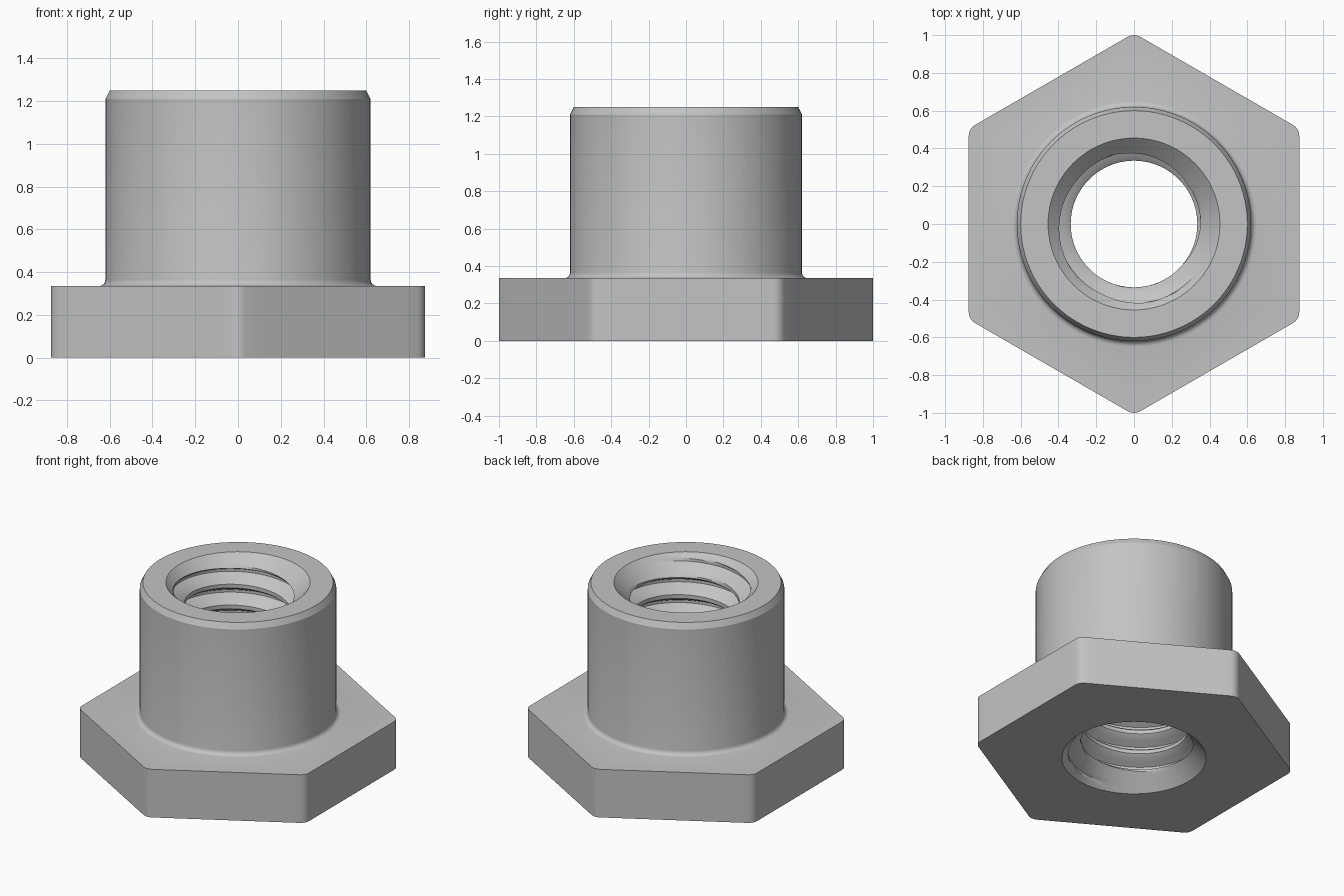
import bpy, bmesh
from math import sin, cos, atan2, sqrt, pi, radians

old = bpy.data.objects.get("Cube")
if old:
    bpy.data.objects.remove(old, do_unlink=True)

HEIGHT, FLANGE_Z = 1.25, 0.335
FLAT, CORNER_R = 0.875, 0.067            # hexagon half width, corner rounding
CREST, ROOT, MOUTH, PITCH = 0.335, 0.42, 0.455, 0.145

# Shared angles: fine steps around each hexagon corner, even steps between
corner_c = 1 - CORNER_R
arc = atan2(CORNER_R * sin(pi / 6), corner_c + CORNER_R * cos(pi / 6))
offsets = [arc * k / 2 for k in range(-2, 3)] + [radians(3 * k) for k in range(2, 19)]
angles = [pi / 6 + s * pi / 3 + o for s in range(6) for o in offsets]


def hex_radius(angle):
    """Radius of the rounded hexagon with corners on the y axis."""
    a = abs((angle - pi / 6 + pi / 6) % (pi / 3) - pi / 6)
    if a <= arc + 1e-6:
        return corner_c * cos(a) + sqrt(CORNER_R ** 2 - (corner_c * sin(a)) ** 2)
    return FLAT / cos(pi / 6 - a)


def bore_radius(z, phase):
    """Trapezoid thread profile, opened by a chamfer at each mouth."""
    p = phase % 1
    t = min(max((abs(p - 0.5) - 0.0625) / 0.3125, 0), 1)
    thread = ROOT + (CREST - ROOT) * t
    return max(thread, MOUTH - min(z, HEIGHT - z))


bm = bmesh.new()


def ring(points):
    return [bm.verts.new(p) for p in points]


def skin(rings, closed):
    """Join neighbouring rings with quads."""
    for lo, hi in zip(rings, rings[1:]):
        n = len(lo)
        for j in range(n if closed else n - 1):
            k = (j + 1) % n
            bm.faces.new((lo[j], lo[k], hi[k], hi[j]))


# Outer skin: underside, hexagon flange, root fillet, sleeve, top chamfer, rim
fillet = [(0.65 - 0.03 * sin(a), FLANGE_Z + 0.03 * (1 - cos(a)))
          for a in (k * pi / 8 for k in range(5))]
profile = [(MOUTH, 0), (None, 0), (None, FLANGE_Z)] + fillet
profile += [(0.62, 1.21), (0.6, HEIGHT), (MOUTH, HEIGHT)]
outer = []
for r, z in profile:
    radii = [hex_radius(a) if r is None else r for a in angles]
    outer.append(ring([(q * cos(a), q * sin(a), z) for q, a in zip(radii, angles)]))
skin(outer, True)

# Threaded bore: rows follow the helix and are clamped at the two mouths
steps = [0, 0.09, 0.1875, 0.29, 0.39, 0.4375, 0.5625, 0.61, 0.71, 0.8125, 0.91]
turns = angles + [angles[0] + 2 * pi]
rows = []
for turn in range(-2, int(HEIGHT / PITCH) + 2):
    for s in steps:
        row = []
        for a in turns:
            z = PITCH * (turn + s + a / (2 * pi))
            zc = min(max(z, 0), HEIGHT)
            r = bore_radius(zc, zc / PITCH - a / (2 * pi))
            row.append((r * cos(a), r * sin(a), zc))
        rows.append(ring(row))
skin(rows, False)

bmesh.ops.remove_doubles(bm, verts=bm.verts, dist=0.0002)
bmesh.ops.dissolve_degenerate(bm, edges=bm.edges, dist=0.0001)
bmesh.ops.recalc_face_normals(bm, faces=bm.faces)

mesh = bpy.data.meshes.new("threaded_flange_bush")
bm.to_mesh(mesh)
bm.free()
bush = bpy.data.objects.new("threaded_flange_bush", mesh)
bpy.context.collection.objects.link(bush)

# Plain grey metal
grey = bpy.data.materials.new("plain_grey")
grey.use_nodes = True
colour = (0.55, 0.55, 0.55, 1)
grey.diffuse_color = colour
grey.node_tree.nodes["Principled BSDF"].inputs["Base Color"].default_value = colour
mesh.materials.append(grey)

bpy.ops.object.select_all(action="DESELECT")
bush.select_set(True)
bpy.context.view_layer.objects.active = bush
bpy.ops.object.shade_smooth_by_angle(angle=radians(25))
